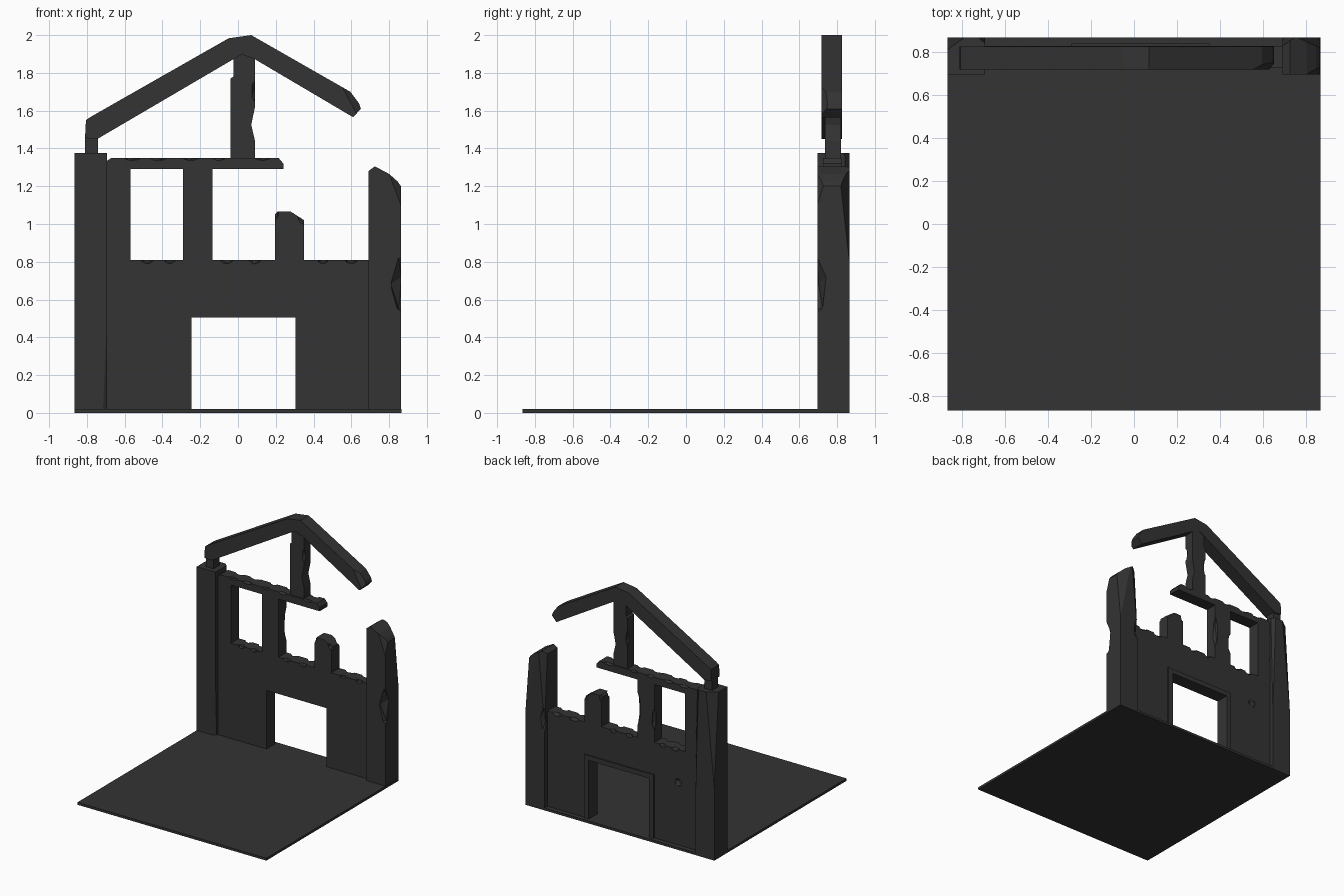
import bpy, bmesh, random
from mathutils import Vector, Matrix

random.seed(4)
stone = bpy.data.materials.new("charred dark grey")
stone.diffuse_color = (0.033, 0.033, 0.033, 1)


def finish(bm, name):
    bmesh.ops.recalc_face_normals(bm, faces=bm.faces)
    me = bpy.data.meshes.new(name)
    bm.to_mesh(me)
    bm.free()
    me.materials.append(stone)
    ob = bpy.data.objects.new(name, me)
    bpy.context.collection.objects.link(ob)
    return ob


def add_prism(bm, pts, y0, y1):
    """Front outline (x, z) extruded from y0 to y1."""
    f = bm.faces.new([bm.verts.new((x, y0, z)) for x, z in pts])
    new = bmesh.ops.extrude_face_region(bm, geom=[f])["geom"]
    bmesh.ops.translate(bm, vec=(0, y1 - y0, 0),
                        verts=[v for v in new if isinstance(v, bmesh.types.BMVert)])


def rect(x0, x1, z0, z1):
    return [(x0, z0), (x1, z0), (x1, z1), (x0, z1)]


def prism(name, pts, y0, y1, cuts=()):
    """Prism with optional plane cuts: (point, outward normal)."""
    bm = bmesh.new()
    add_prism(bm, pts, y0, y1)
    bmesh.ops.recalc_face_normals(bm, faces=bm.faces)
    for co, no in cuts:
        r = bmesh.ops.bisect_plane(bm, geom=bm.verts[:] + bm.edges[:] + bm.faces[:],
                                   plane_co=co, plane_no=no, clear_outer=True)
        edges = [e for e in r["geom_cut"] if isinstance(e, bmesh.types.BMEdge)]
        if edges:
            bmesh.ops.holes_fill(bm, edges=edges)
    return finish(bm, name)


def volume(me):
    bm = bmesh.new()
    bm.from_mesh(me)
    v = bm.calc_volume()
    bm.free()
    return v


def subtract(ob, chips=()):
    """Knock faceted chips (centre, radii) out of a part, one at a time."""
    for co, rad in chips:
        bm = bmesh.new()
        m = (Matrix.Translation(co) @ Matrix.Diagonal((*rad, 1))
             @ Matrix.Rotation(random.uniform(0.1, 3), 4, 'Y') @ Matrix.Rotation(0.3, 4, 'X'))
        bmesh.ops.create_icosphere(bm, subdivisions=1, radius=1, matrix=m)
        cutter = finish(bm, "chip_cutter")
        cutter.hide_render = True
        before = ob.data.copy()
        mod = ob.modifiers.new("chip", 'BOOLEAN')
        mod.operation, mod.solver, mod.object = 'DIFFERENCE', 'EXACT', cutter
        bpy.context.view_layer.objects.active = ob
        bpy.ops.object.modifier_apply(modifier=mod.name)
        if not 0.9 < volume(ob.data) / volume(before) < 1.001:   # skip a failed chip
            ob.data = before
        bpy.data.objects.remove(cutter)


def plane(a, b, c, outside):
    """Plane through three points whose normal faces the point 'outside'."""
    a, b, c = Vector(a), Vector(b), Vector(c)
    n = (b - a).cross(c - a).normalized()
    return a, (n if n.dot(Vector(outside) - a) > 0 else -n)


# floor slab
prism("floor_slab", rect(-0.865, 0.865, 0, 0.02), -0.865, 0.865)

# ruined wall: doorway, standing mullions, broken lintel and stub
Y0, Y1 = 0.725, 0.827
wall = prism("wall", [
    (-0.70, 0.015), (-0.245, 0.015), (-0.245, 0.505), (0.305, 0.505), (0.305, 0.015),
    (0.70, 0.015), (0.70, 0.81), (0.35, 0.81), (0.35, 1.02), (0.28, 1.065), (0.21, 1.065),
    (0.195, 1.05), (0.195, 0.81), (-0.135, 0.81), (-0.135, 1.29), (0.24, 1.29),
    (0.24, 1.32), (0.215, 1.35), (-0.67, 1.35), (-0.70, 1.33),
    # closed window, reached through a zero-width slit at the left edge
    (-0.70, 1.0), (-0.57, 1.0), (-0.57, 1.29), (-0.29, 1.29), (-0.29, 0.81), (-0.57, 0.81),
    (-0.57, 0.9999), (-0.70, 0.9999)], Y0, Y1)
chips = []
for y in (Y0 - 0.005, Y1 + 0.005):
    for x in (-0.48, -0.36, -0.06, 0.09, 0.45, 0.60):          # sills
        chips.append(((x, y, 0.815), (random.uniform(0.035, 0.055), 0.032, 0.03)))
    for x in (-0.56, -0.42, -0.25, -0.1, 0.13):                # lintel
        chips.append(((x, y, 1.355), (random.uniform(0.04, 0.06), 0.03, 0.022)))
    chips.append(((0.35, y, 1.04), (0.04, 0.03, 0.05)))        # stub
    chips.append(((0.19, y, 1.06), (0.03, 0.03, 0.05)))
chips += [((-0.51, 0.84, 0.54), (0.045, 0.03, 0.045)),         # dents in the back
          ((-0.135, Y1, 1.05), (0.03, 0.03, 0.15)),
          ((-0.29, Y1, 1.0), (0.025, 0.03, 0.1))]
subtract(wall, chips)

# door surround on the rear
prism("door_surround", [(-0.29, 0.015), (-0.245, 0.015), (-0.245, 0.505), (0.305, 0.505),
                        (0.305, 0.015), (0.35, 0.015), (0.35, 0.545), (-0.29, 0.545)],
      Y1 - 0.01, Y1 + 0.01)

# left corner post with long tapering worn corners
prism("left_post", rect(-0.865, -0.693, 0.015, 1.375), 0.695, 0.865, [
    plane((-0.715, 0.695, 0.01), (-0.693, 0.71, 0.01), (-0.693, 0.695, 0.5), (-0.6, 0.6, 0)),
    plane((-0.865, 0.81, 1.375), (-0.79, 0.865, 1.375), (-0.865, 0.865, 0.6), (-0.9, 0.9, 1.4)),
    plane((-0.693, 0.84, 1.375), (-0.72, 0.865, 1.375), (-0.693, 0.865, 0.5), (-0.6, 0.9, 1.4)),
])

# right corner post with broken top and chipped sides
post = prism("right_post", [(0.69, 0.015), (0.863, 0.015), (0.863, 1.20), (0.845, 1.225),
                            (0.80, 1.265), (0.725, 1.305), (0.69, 1.28)], 0.695, 0.865, [
    plane((0.863, 0.865, 0.8), (0.863, 0.82, 1.2), (0.78, 0.865, 1.2), (0.9, 0.9, 1.3)),
    plane((0.69, 0.865, 0.7), (0.69, 0.83, 1.25), (0.74, 0.865, 1.25), (0.6, 0.9, 1.3)),
    plane((0.863, 0.695, 1.1), (0.863, 0.73, 1.21), (0.80, 0.695, 1.265), (0.9, 0.6, 1.3)),
])
subtract(post, [((0.875, 0.685, 0.67), (0.07, 0.06, 0.17)),
                ((0.69, 0.875, 0.75), (0.04, 0.035, 0.12))])

# king post under the ridge
king = prism("king_post", [(-0.04, 1.34), (0.09, 1.34), (0.09, 1.44), (0.07, 1.525), (0.09, 1.62),
                           (0.09, 1.88), (0.03, 1.92), (-0.025, 1.89), (-0.025, 1.78),
                           (-0.04, 1.77)], 0.735, 0.82)
subtract(king, [((0.095, 0.73, 1.7), (0.025, 0.03, 0.07)),
                ((-0.04, 0.825, 1.6), (0.02, 0.025, 0.08))])

# rafter stub on the left post
prism("rafter_stub", [(-0.81, 1.36), (-0.74, 1.36), (-0.74, 1.47), (-0.81, 1.47)], 0.735, 0.815)

# broken gable rafters
prism("gable_rafters", [
    (-0.81, 1.455), (-0.745, 1.45), (-0.02, 1.875), (0.02, 1.897), (0.085, 1.875),
    (0.61, 1.565), (0.65, 1.61), (0.64, 1.64), (0.595, 1.70), (0.07, 2.0), (-0.05, 1.983),
    (-0.775, 1.57), (-0.805, 1.55)], 0.717, 0.825, [
    plane((0.65, 0.745, 1.61), (0.63, 0.717, 1.58), (0.595, 0.74, 1.70), (0.7, 0.6, 1.7))])
